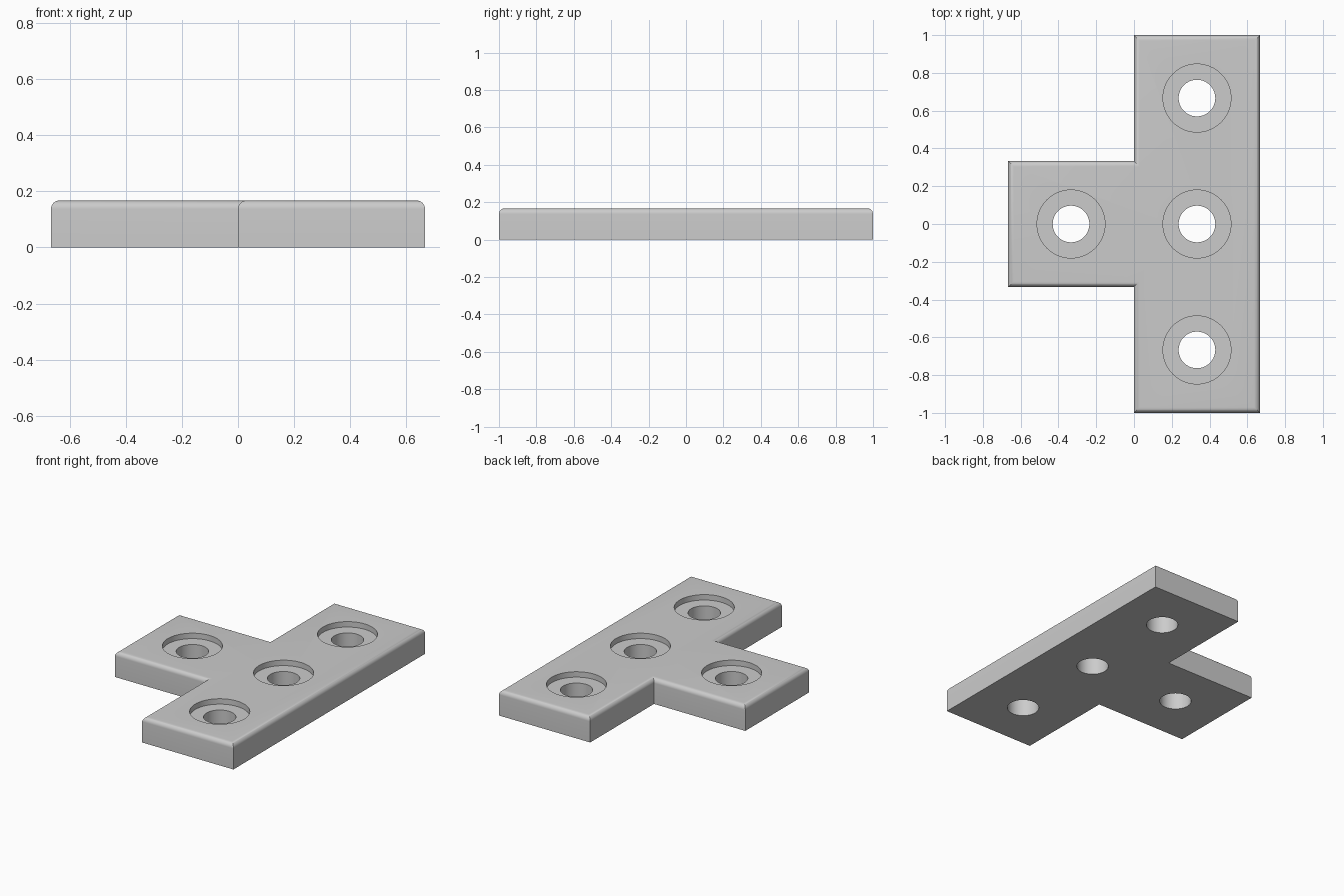
import bpy, bmesh, math

cube = bpy.data.objects.get("Cube")
if cube:
    bpy.data.objects.remove(cube, do_unlink=True)

UNIT = 1 / 3          # half the width of each arm
THICK = 0.167
FILLET = 0.03
HOLE_R, BORE_R, BORE_DEPTH = 0.097, 0.18, 0.036

grey = bpy.data.materials.new("plain grey")
grey.use_nodes = True
colour = (0.6, 0.6, 0.6, 1)
grey.diffuse_color = colour
grey.node_tree.nodes["Principled BSDF"].inputs["Base Color"].default_value = colour


def new_object(name, bm):
    mesh = bpy.data.meshes.new(name)
    bm.normal_update()
    bm.to_mesh(mesh)
    bm.free()
    mesh.materials.append(grey)
    obj = bpy.data.objects.new(name, mesh)
    bpy.context.collection.objects.link(obj)
    return obj


# T-shaped plate, extruded from its outline
outline = [(0, -3), (2, -3), (2, 3), (0, 3), (0, 1), (-2, 1), (-2, -1), (0, -1)]
bm = bmesh.new()
base = bm.faces.new([bm.verts.new((x * UNIT, y * UNIT, 0)) for x, y in outline])
bmesh.ops.extrude_face_region(bm, geom=[base], use_keep_orig=True)
bm.faces.ensure_lookup_table()
top = next(f for f in bm.faces if len(f.verts) == len(outline) and f is not base)
bmesh.ops.translate(bm, verts=top.verts, vec=(0, 0, THICK))
bmesh.ops.recalc_face_normals(bm, faces=bm.faces)

# Rounded upper rim
bmesh.ops.bevel(bm, geom=list(top.edges), offset=FILLET, segments=8,
                profile=0.5, affect='EDGES')
plate = new_object("t_bracket_plate", bm)


def cut(name, x, y, radius, bottom, height):
    """Subtract an upright cylinder from the plate."""
    bm = bmesh.new()
    bmesh.ops.create_cone(bm, cap_ends=True, segments=64,
                          radius1=radius, radius2=radius, depth=height)
    bmesh.ops.translate(bm, verts=bm.verts, vec=(x, y, bottom + height / 2))
    cutter = new_object(name, bm)
    cutter.hide_render = True
    mod = plate.modifiers.new(name, 'BOOLEAN')
    mod.operation = 'DIFFERENCE'
    mod.solver = 'EXACT'
    mod.object = cutter
    bpy.context.view_layer.objects.active = plate
    bpy.ops.object.modifier_apply(modifier=name)
    bpy.data.objects.remove(cutter, do_unlink=True)


# Counterbored screw holes, one per square of the plate
for i, j in [(-1, 0), (1, -2), (1, 0), (1, 2)]:
    x, y = i * UNIT, j * UNIT
    cut("counterbore_cutter", x, y, BORE_R, THICK - BORE_DEPTH, THICK)
    cut("screw_hole_cutter", x, y, HOLE_R, -THICK, 3 * THICK)

# Smooth curved faces, sharp edges elsewhere
bpy.ops.object.select_all(action='DESELECT')
plate.select_set(True)
bpy.context.view_layer.objects.active = plate
bpy.ops.object.shade_smooth_by_angle(angle=math.radians(30))
